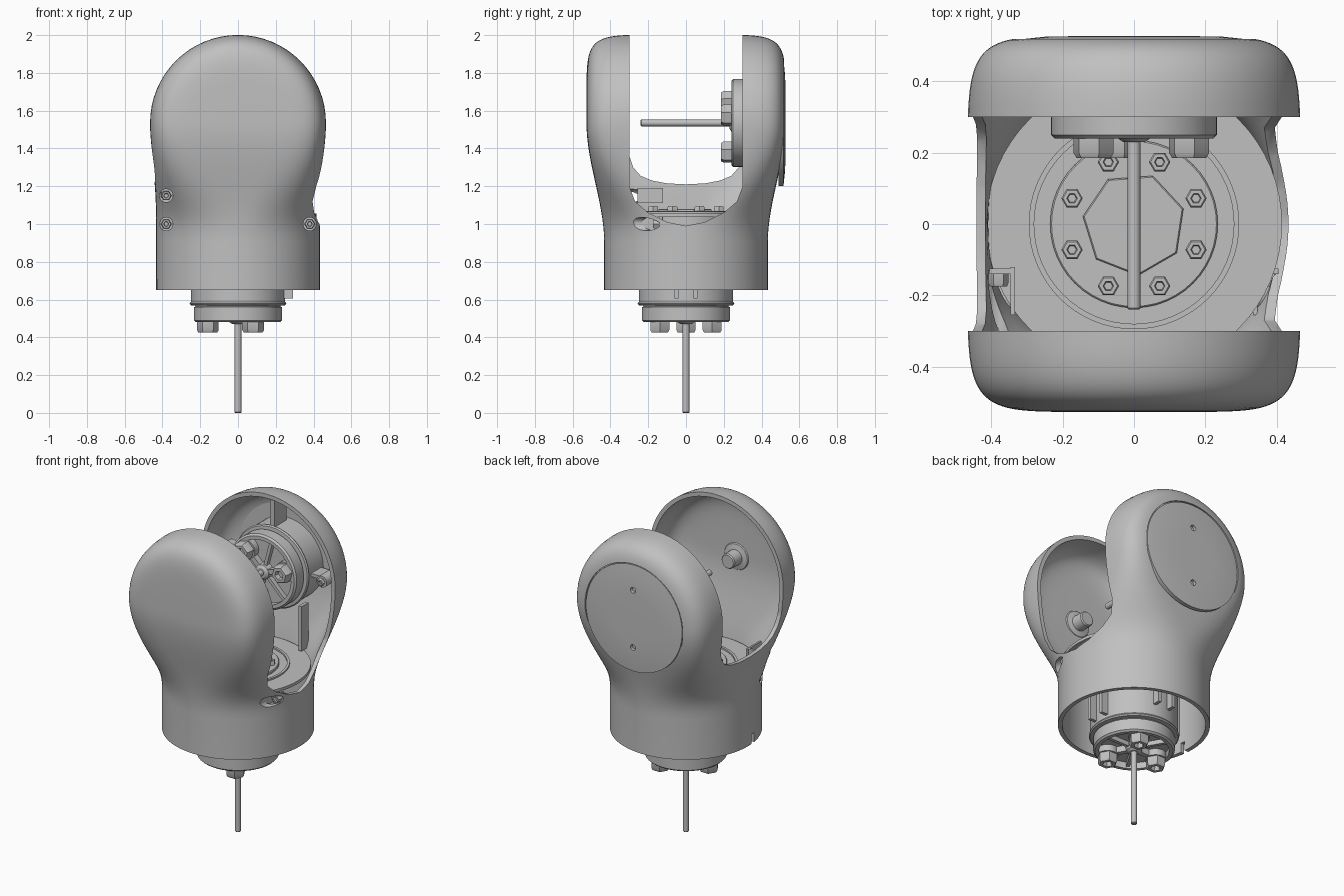
import bpy, bmesh
from math import sin, cos, pi, radians
from mathutils import Matrix, Vector

if "Cube" in bpy.data.objects:
    bpy.data.objects.remove(bpy.data.objects["Cube"], do_unlink=True)

grey = bpy.data.materials.new("plain grey")
grey.use_nodes = True
GREY = (0.53, 0.53, 0.53, 1)
grey.diffuse_color = GREY
grey.node_tree.nodes["Principled BSDF"].inputs["Base Color"].default_value = GREY

HEAD_Z = 1.535          # axis of the fork
FLOOR_Z = 1.055         # floor inside the shell
TOWARD_FRONT = Matrix.Rotation(pi / 2, 4, 'X')    # local +z -> -y
TOWARD_BACK = TOWARD_FRONT.inverted()             # local +z -> +y
DOWN = Matrix.Rotation(pi, 4, 'X')                # local +z -> -z


def at(x, y, z, turn=Matrix()):
    return Matrix.Translation((x, y, z)) @ turn


def finish(name, bm, matrix=Matrix()):
    bmesh.ops.remove_doubles(bm, verts=bm.verts, dist=1e-5)
    bmesh.ops.transform(bm, matrix=matrix, verts=bm.verts)
    bmesh.ops.recalc_face_normals(bm, faces=bm.faces)
    mesh = bpy.data.meshes.new(name)
    bm.to_mesh(mesh)
    bm.free()
    mesh.materials.append(grey)
    obj = bpy.data.objects.new(name, mesh)
    bpy.context.collection.objects.link(obj)
    return obj


def loft(name, rings):
    """Closed skin through rings of equal point count, first ring capped."""
    bm = bmesh.new()
    loops = [[bm.verts.new(p) for p in ring] for ring in rings]
    count = len(loops[0])
    for a, b in zip(loops, loops[1:]):
        for i in range(count):
            j = (i + 1) % count
            bm.faces.new((a[i], a[j], b[j], b[i]))
    bm.faces.new(loops[0][::-1])
    return finish(name, bm)


def lathe(name, profile, matrix=Matrix(), seg=48):
    """Revolve (radius, height) points about the local z axis."""
    bm = bmesh.new()
    loops = [[bm.verts.new((r * cos(2 * pi * i / seg), r * sin(2 * pi * i / seg), h))
              for i in range(seg)] for r, h in profile]
    for a, b in zip(loops, loops[1:]):
        for i in range(seg):
            j = (i + 1) % seg
            bm.faces.new((a[i], a[j], b[j], b[i]))
    return finish(name, bm, matrix)


def rod(name, r, h, matrix, seg=24, bevel=0.0):
    return lathe(name, [(0, 0), (r, 0), (r, h - bevel), (r - bevel, h), (0, h)], matrix, seg)


def box(name, size, matrix):
    bm = bmesh.new()
    bmesh.ops.create_cube(bm, size=1)
    bmesh.ops.scale(bm, vec=Vector(size), verts=bm.verts)
    return finish(name, bm, matrix)


def prism(name, outline, x0, x1):
    """Outline in (y, z) pushed from x0 to x1."""
    bm = bmesh.new()
    face = bm.faces.new([bm.verts.new((x0, y, z)) for y, z in outline])
    out = bmesh.ops.extrude_face_region(bm, geom=[face])["geom"]
    bmesh.ops.translate(bm, vec=(x1 - x0, 0, 0),
                        verts=[v for v in out if isinstance(v, bmesh.types.BMVert)])
    return finish(name, bm)


def cut(obj, cutter):
    cutter.hide_render = True
    mod = obj.modifiers.new("cut", 'BOOLEAN')
    mod.operation, mod.solver, mod.object = 'DIFFERENCE', 'EXACT', cutter
    bpy.context.view_layer.objects.active = obj
    bpy.ops.object.modifier_apply(modifier=mod.name)
    bpy.data.objects.remove(cutter, do_unlink=True)


def body_solid(name, inset, bottom):
    """Round base flowing into a squarish neck, closed by a round head."""
    def ring(z):
        u = min(max((z - 0.9) / (HEAD_Z - 0.9), 0), 1)
        s = u * u * (3 - 2 * u)
        w, d, n = 0.433 + 0.034 * s * s - inset, 0.433 + 0.094 * s - inset, 2 + 5 * s ** 1.5
        pts = []
        for i in range(96):
            c, q = cos(2 * pi * i / 96), sin(2 * pi * i / 96)
            x = w * abs(c) ** (2 / n) * (1 if c > 0 else -1) if abs(c) > 1e-9 else 0
            y = d * abs(q) ** (2 / n) * (1 if q > 0 else -1) if abs(q) > 1e-9 else 0
            pts.append((x, y, z))
        return pts
    rings = [ring(bottom)] + [ring(0.9 + (HEAD_Z - 0.9) * k / 20) for k in range(21)]
    side = rings[-1]
    for k in range(1, 17):
        a = pi / 2 * k / 16
        rings.append([(x * cos(a), y, HEAD_Z + abs(x) * sin(a)) for x, y, _ in side])
    return loft(name, rings)


# Hollow fork shell
shell = body_solid("fork_shell", 0, 0.65)
cut(shell, body_solid("cavity", 0.025, 0.6))


def slot(half):
    return [(-y, z) for y, z in half] + [(y, z) for y, z in reversed(half) if y > 0]


deep = slot([(0.3, 2.2), (0.3, 1.2), (0.27, 1.12), (0.2, 1.06), (0.1, 1.01), (0, 0.99)])
shallow = slot([(0.3, 2.2), (0.3, 1.36), (0.28, 1.3), (0.24, 1.255), (0.18, 1.23),
                (0.1, 1.215), (0, 1.21)])
cut(shell, prism("slot_right", deep, -0.2, 0.7))
cut(shell, prism("slot_left", shallow, -0.7, -0.1))
cut(shell, rod("cap_seat", 0.34, 0.1, at(0, 0.607, HEAD_Z, TOWARD_FRONT), 64))
cut(shell, box("notch", (0.1, 0.03, 0.12), at(-0.43, -0.05, 0.65)))


def hex_bolt(name, r, h, matrix):
    lathe(name, [(0, -0.01), (r, -0.01), (r, h * 0.75), (r * 0.85, h), (r * 0.5, h),
                 (r * 0.4, h * 0.5), (0, h * 0.5)], matrix, 6)


# Screw pockets on the front corners, each lined by a thin inner wall
for x, z in ((-0.38, 1.0), (-0.38, 1.15), (0.38, 1.0)):
    side = 1 if x > 0 else -1
    cut(shell, rod("pocket", 0.035, 0.36, at(x, -0.14, z, TOWARD_FRONT)))
    box("pocket_wall", (0.012, 0.135, 0.08), at(side * 0.34, -0.188, z))
    box("pocket_end", (0.07, 0.015, 0.08), at(side * 0.37, -0.132, z))
    hex_bolt("pocket_screw", 0.028, 0.035, at(x, -0.14, z, TOWARD_FRONT))

# Flush back cap with two small holes
cap = lathe("back_cap", [(0, 0), (0.334, 0), (0.334, 0.025), (0.25, 0.034), (0.15, 0.036),
                         (0, 0.036)], at(0, 0.491, HEAD_Z, TOWARD_BACK), 64)
for dz in (-0.18, 0.18):
    cut(cap, rod("cap_hole", 0.018, 0.05, at(0, 0.505, HEAD_Z + dz, TOWARD_BACK)))

# Stub pivot inside the front arm
lathe("pivot_stub", [(0, -0.02), (0.09, -0.02), (0.08, -0.005), (0.048, 0.002), (0.046, 0.07),
                     (0.04, 0.077), (0, 0.077)], at(0, -0.49, HEAD_Z, TOWARD_BACK), 24)


def motor(prefix, depth, first_angle, matrix):
    """Motor whose output face lies on local z = 0 and shaft points along +z."""
    lathe(prefix + "_housing",
          [(0, 0.01), (0.03, 0.01), (0.045, 0), (0.05, -0.04), (0.2, -0.04), (0.2, 0),
           (0.222, 0), (0.233, -0.01), (0.233, -0.08), (0.225, -0.083), (0.225, -0.088),
           (0.25, -0.09), (0.257, -0.098), (0.25, -0.108), (0.25, -depth), (0, -depth)], matrix)
    rod(prefix + "_shaft", 0.018, 0.5, matrix @ at(0, 0, -0.02), 16, 0.004)
    for k in range(3):
        spin = matrix @ Matrix.Rotation(radians(first_angle + 120 * k), 4, 'Z')
        rod(prefix + "_bolt_boss", 0.062, 0.045, spin @ at(0.16, 0, -0.045))
        hex_bolt(prefix + "_bolt", 0.058, 0.055, spin @ at(0.16, 0, 0))
        box(prefix + "_spoke", (0.12, 0.03, 0.04), spin @ at(0.09, 0, -0.022))
        box(prefix + "_web", (0.17, 0.02, 0.03),
            spin @ Matrix.Rotation(pi / 3, 4, 'Z') @ at(0.12, 0, -0.027))


motor("base_motor", FLOOR_Z - 0.49, 180, at(0, 0, 0.48, DOWN))
motor("head_motor", 0.255, 15, at(0, 0.24, HEAD_Z, TOWARD_FRONT))

# Floor inside the shell, with the base motor's bolted cover
rod("floor_plate", 0.415, 0.018, at(0, 0, FLOOR_Z - 0.018), 64)
lathe("floor_collar", [(0.28, -0.01), (0.28, 0.01), (0.295, 0.01), (0.295, -0.01)],
      at(0, 0, FLOOR_Z), 64)
rod("motor_cover", 0.235, 0.025, at(0, 0, FLOOR_Z - 0.01), 48, 0.004)
rod("cover_hub", 0.145, 0.015, at(0, 0, FLOOR_Z + 0.01, Matrix.Rotation(0.3, 4, 'Z')), 7, 0.004)
for k in range(8):
    a = radians(22.5 + 45 * k)
    hex_bolt("cover_bolt", 0.03, 0.025, at(0.188 * cos(a), 0.188 * sin(a), FLOOR_Z + 0.015))

# Clips beside the base motor
for k in range(4):
    turn = Matrix.Rotation(k * pi / 2, 4, 'Z')
    for y in (-0.05, 0.05):
        box("motor_clip", (0.05, 0.02, 0.32), turn @ at(0.265, y, 0.765 if k == 0 else 0.82))

# Ribs and bosses inside the back arm
box("top_rib", (0.03, 0.12, 0.2), at(0, 0.4, 1.85))
for x in (-1, 1):
    rod("arm_boss", 0.036, 0.12, at(x * 0.35, 0.45, HEAD_Z, TOWARD_FRONT))
    hex_bolt("arm_screw", 0.024, 0.02, at(x * 0.35, 0.33, HEAD_Z, TOWARD_FRONT))
    box("side_rib", (0.12, 0.1, 0.02), at(x * 0.29, 0.42, HEAD_Z))
    box("lower_rib", (0.02, 0.07, 0.28), at(x * 0.2, 0.365, 1.2))

# Smooth shading with sharp edges kept
bpy.ops.object.select_all(action='DESELECT')
for obj in bpy.context.collection.objects:
    if obj.type == 'MESH' and grey.name in obj.data.materials:
        obj.select_set(True)
        bpy.context.view_layer.objects.active = obj
bpy.ops.object.shade_smooth_by_angle(angle=radians(32))
